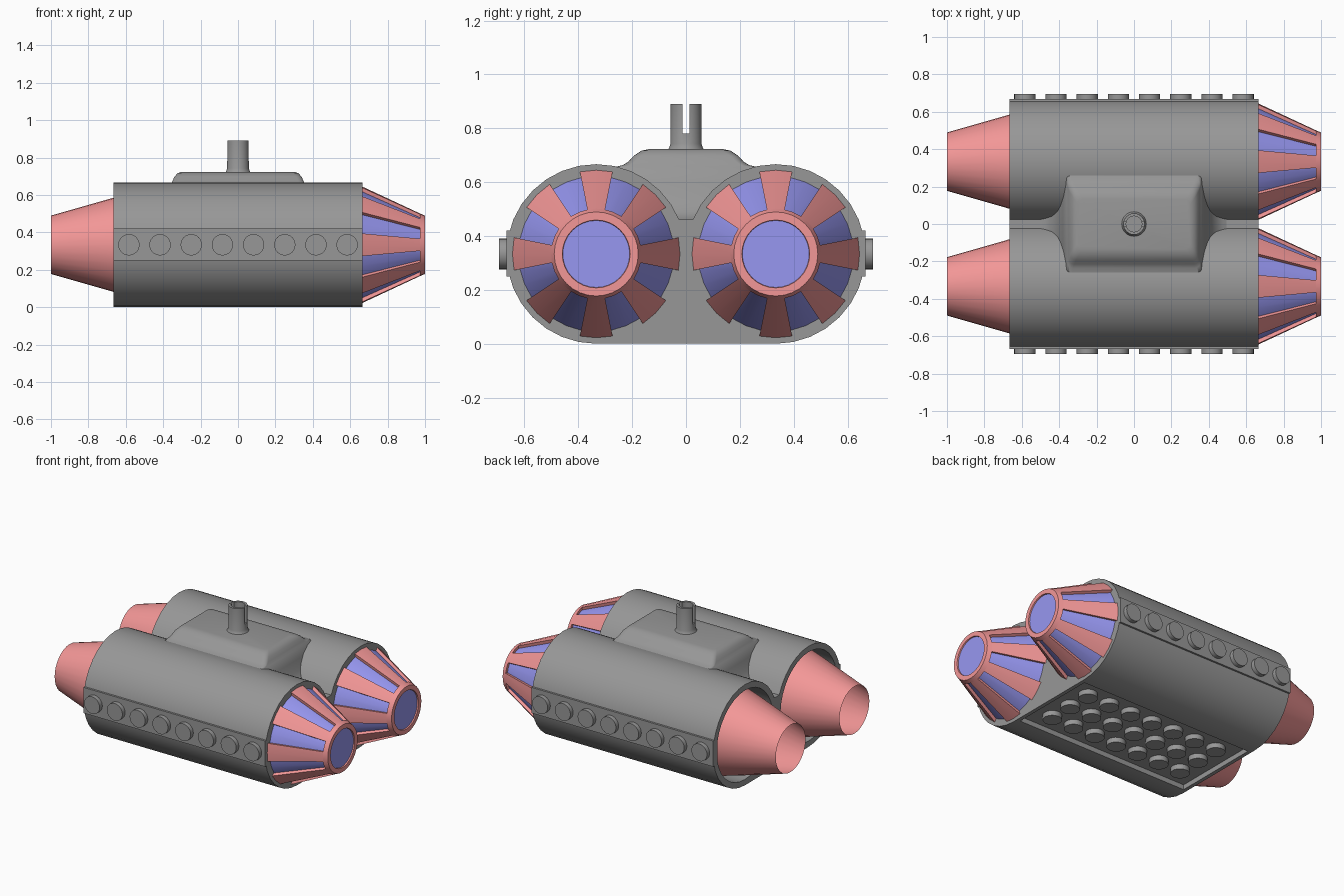
import bpy, bmesh, math
from math import sin, cos, pi, radians

if "Cube" in bpy.data.objects:
    bpy.data.objects.remove(bpy.data.objects["Cube"])


def material(name, rgb):
    m = bpy.data.materials.new(name)
    m.diffuse_color = (*rgb, 1)
    m.use_nodes = True
    m.node_tree.nodes["Principled BSDF"].inputs["Base Color"].default_value = m.diffuse_color
    return m


PINK = material("pink", (0.9, 0.31, 0.31))
BLUE = material("blue", (0.31, 0.31, 0.88))
GREY = material("dark_grey", (0.31, 0.31, 0.31))


def smooth(ob, angle=30):
    bpy.ops.object.select_all(action='DESELECT')
    ob.select_set(True)
    bpy.context.view_layer.objects.active = ob
    bpy.ops.object.shade_smooth_by_angle(angle=radians(angle))


def loft(name, rings, mat=GREY, caps=True, angle=30):
    """Skin a list of equal-length closed rings of points."""
    bm = bmesh.new()
    rows = [[bm.verts.new(p) for p in ring] for ring in rings]
    n = len(rows[0])
    for a, b in zip(rows, rows[1:]):
        for i in range(n):
            bm.faces.new((a[i], a[(i + 1) % n], b[(i + 1) % n], b[i]))
    if caps:
        bm.faces.new(rows[0])
        bm.faces.new(rows[-1])
    bmesh.ops.recalc_face_normals(bm, faces=bm.faces)
    me = bpy.data.meshes.new(name)
    bm.to_mesh(me)
    bm.free()
    ob = bpy.data.objects.new(name, me)
    bpy.context.collection.objects.link(ob)
    me.materials.append(mat)
    smooth(ob, angle)
    return ob


def ring_x(x, r, cy, n=32):
    return [(x, cy + r * cos(2 * pi * i / n), R + r * sin(2 * pi * i / n)) for i in range(n)]


def ring_z(z, r, x=0, y=0, n=32):
    return [(x + r * cos(2 * pi * i / n), y + r * sin(2 * pi * i / n), z) for i in range(n)]


def ring_y(y, r, x, z, n=24):
    return [(x + r * cos(2 * pi * i / n), y, z + r * sin(2 * pi * i / n)) for i in range(n)]


def box(name, x, y0, y1, z0, z1):
    return loft(name, [[(-x, y0, z), (x, y0, z), (x, y1, z), (-x, y1, z)] for z in (z0, z1)])


def cut(ob, cutter):
    m = ob.modifiers.new("cut", 'BOOLEAN')
    m.operation, m.solver, m.object = 'DIFFERENCE', 'EXACT', cutter
    bpy.context.view_layer.objects.active = ob
    bpy.ops.object.modifier_apply(modifier=m.name)
    bpy.data.objects.remove(cutter)


R, L, PITCH = 1 / 3, 0.665, 1 / 6

# Twin-barrel body: flat bottom, two arcs, shallow valley on top
arc = [radians(-90 + 247.6 * i / 22) for i in range(23)]
half = [(R + R * cos(a), R + R * sin(a)) for a in arc]
section = half + [(-y, z) for y, z in reversed(half)]
body = loft("body", [[(x, y, z) for y, z in section] for x in (-L, L)])
for s in (-1, 1):
    cut(body, loft("rear_recess", [ring_x(x, 0.295, s * R) for x in (-0.75, -0.45)]))
cut(body, box("bottom_recess", 0.64, -0.30, 0.30, -0.1, 0.033))
smooth(body)

# Pegs inside the bottom recess
for i in range(7):
    for j in range(3):
        x, y = (i - 3) * PITCH, (j - 1) * PITCH
        loft("bottom_peg", [ring_z(z, 0.058, x, y, 24) for z in (0.0, 0.04)])


# Raised saddle between the barrels, lofted from rounded rectangles
def rounded(z, hx, hy, r=0.03):
    pts = []
    for k, (sx, sy) in enumerate(((1, 1), (-1, 1), (-1, -1), (1, -1))):
        for j in range(5):
            a = pi / 2 * (k + j / 4)
            pts.append((sx * (hx - r) + r * cos(a), sy * (hy - r) + r * sin(a), z))
    return pts


loft("saddle", [rounded(*p) for p in (
    (0.723, 0.30, 0.135), (0.717, 0.322, 0.165), (0.697, 0.340, 0.195),
    (0.675, 0.350, 0.215), (0.663, 0.356, 0.235), (0.655, 0.360, 0.27),
    (0.60, 0.38, 0.25), (0.54, 0.405, 0.20), (0.49, 0.44, 0.14),
    (0.468, 0.475, 0.10), (0.455, 0.51, 0.08))], angle=70)

# Hollow slotted pin with a small foot fillet
pin = loft("top_pin", [ring_z(z, r) for r, z in (
    (0.071, 0.715), (0.063, 0.727), (0.058, 0.742), (0.057, 0.89), (0.042, 0.89), (0.042, 0.76))],
    angle=45)
cut(pin, box("pin_slot", 0.1, -0.013, 0.013, 0.78, 0.95))
smooth(pin, 45)

for s in (-1, 1):
    cy = s * R
    # Side strip and studs
    y0, y1 = sorted((s * 0.62, s * 0.667))
    box("side_strip", L, y0, y1, 0.25, 0.42)
    for i in range(8):
        loft("side_stud", [ring_y(s * y, 0.057, (i - 3.5) * PITCH, R) for y in (0.66, 0.695)])

    # Open exhaust cone at the rear
    loft("rear_cone", [ring_x(x, r, cy) for x, r in ((-0.5, 0.295), (-L, 0.252), (-1, 0.156))],
         PINK, caps=False)

    # Front cone: blue core, pink nose ring, blue lens
    loft("front_core", [ring_x(x, r, cy) for x, r in ((0.64, 0.30), (0.98, 0.145))], BLUE)
    loft("nose_ring", [ring_x(x, r, cy) for x, r in (
        (0.972, 0.12), (0.972, 0.168), (1.0, 0.156), (1.0, 0.126), (0.972, 0.12))],
        PINK, caps=False)
    loft("nose_lens", [ring_x(x, 0.126, cy) for x in (0.975, 0.992)], BLUE)

    # Eight pink ribs along the front cone
    for k in range(8):
        rings = []
        for x, r in ((0.65, 0.318), (0.975, 0.1665)):
            polar = [(r, -11.25), (r, 0), (r, 11.25), (r - 0.04, 11.25), (r - 0.04, -11.25)]
            rings.append([(x, cy + q * cos(radians(45 * k + d)), R + q * sin(radians(45 * k + d)))
                          for q, d in polar])
        loft("front_rib", rings, PINK)
